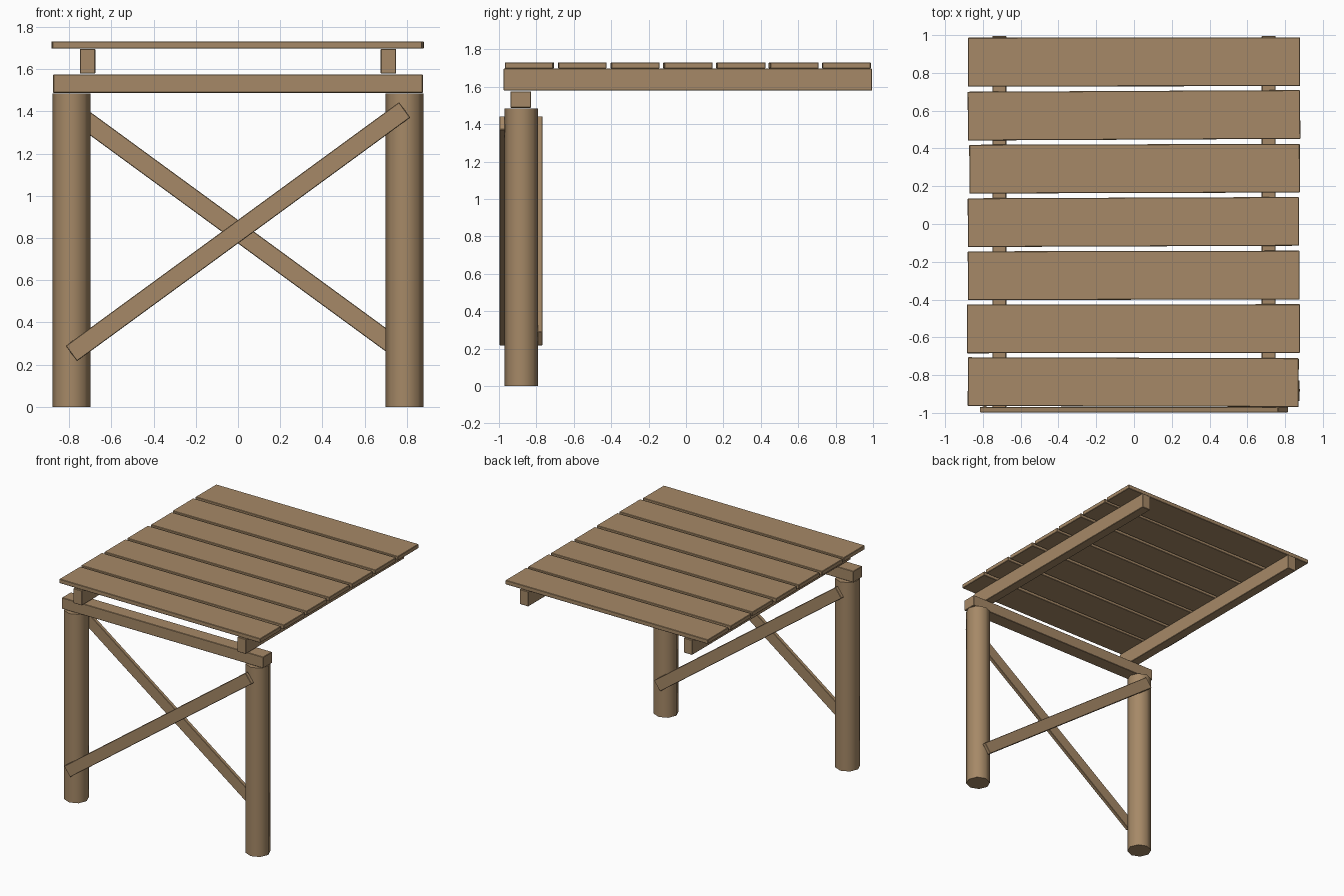
import bpy
import math
from mathutils import Vector

if "Cube" in bpy.data.objects:
    bpy.data.objects.remove(bpy.data.objects["Cube"], do_unlink=True)

# One weathered timber colour
wood = bpy.data.materials.new("timber_brown")
wood.use_nodes = True
colour = (0.38, 0.25, 0.135, 1)
wood.diffuse_color = colour
bsdf = wood.node_tree.nodes["Principled BSDF"]
bsdf.inputs["Base Color"].default_value = colour
bsdf.inputs["Roughness"].default_value = 0.9


def timber(name, low, high, pitch=0, yaw=0):
    """Box between two corners, turned about its own centre."""
    low, high = Vector(low), Vector(high)
    bpy.ops.mesh.primitive_cube_add(size=1, location=(low + high) / 2,
                                    rotation=(0, pitch, yaw))
    obj = bpy.context.object
    obj.name = name
    obj.scale = high - low
    bpy.ops.object.transform_apply(location=False, rotation=False, scale=True)
    bevel = obj.modifiers.new("worn_edges", "BEVEL")
    bevel.width = 0.003
    bevel.segments = 1
    obj.data.materials.append(wood)
    return obj


# Round posts and the rafters above them
for side, sign in (("right", -1), ("left", 1)):
    bpy.ops.mesh.primitive_cylinder_add(vertices=8, radius=0.09, depth=1.485,
                                        location=(sign * 0.79, -0.88, 0.7425))
    post = bpy.context.object
    post.name = side + "_post"
    post.data.materials.append(wood)
    bpy.ops.object.shade_smooth_by_angle(angle=math.radians(60))
    x = sign * 0.713
    timber(side + "_rafter", (x - 0.037, -0.975, 1.58), (x + 0.037, 0.995, 1.697))

# Cross beam on the posts
timber("cross_beam", (-0.876, -0.938, 1.488), (0.876, -0.828, 1.576))

# Crossed braces, one on each face of the posts
slope = math.atan2(1.155, 1.58)
half = math.hypot(1.155, 1.58) / 2
for name, y0, y1, pitch in (("front_brace", -0.998, -0.968, -slope),
                            ("back_brace", -0.795, -0.766, slope)):
    timber(name, (-half, y0, 0.785), (half, y1, 0.875), pitch=pitch)

# Roof planks, cut and laid a little unevenly
ends = ((-0.88, 0.872), (-0.885, 0.878), (-0.88, 0.877), (-0.88, 0.874),
        (-0.872, 0.878), (-0.88, 0.88), (-0.88, 0.88))
turns = (-0.003, 0.001, 0.002, 0.004, 0.003, 0.005, 0.001)
for i, ((x0, x1), turn) in enumerate(zip(ends, turns)):
    y = -0.837 + i * 0.2825
    timber(f"roof_plank_{i + 1}", (x0, y - 0.129, 1.698), (x1, y + 0.129, 1.731), yaw=turn)
